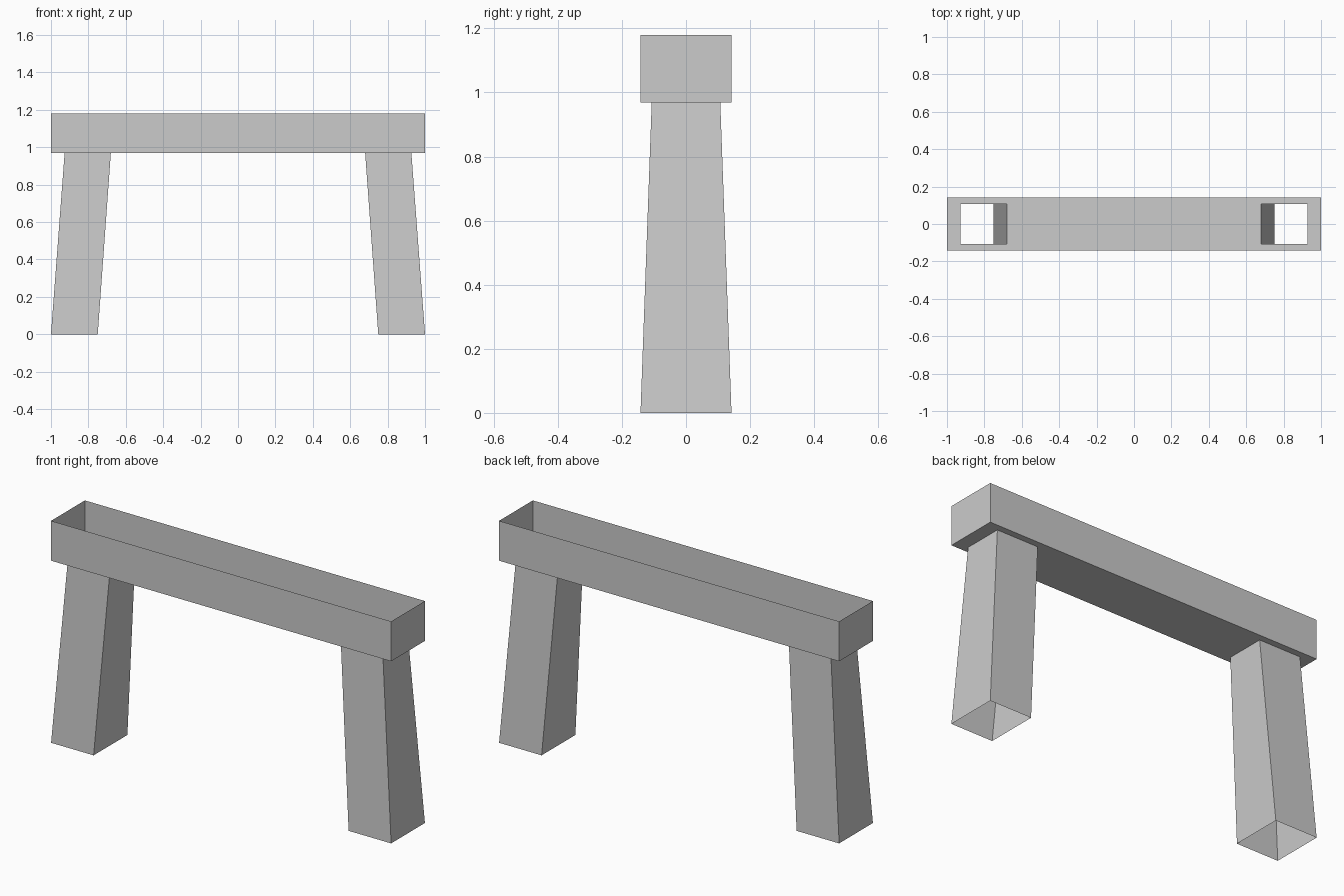
import bpy, bmesh

if "Cube" in bpy.data.objects:
    bpy.data.objects.remove(bpy.data.objects["Cube"])

DEPTH, TOP_DEPTH = 0.142, 0.107      # half depths of beam / leg top
Z_BEAM, Z_TOP = 0.968, 1.18
FOOT, HEAD = (0.75, 1.0), (0.68, 0.927)   # leg x range at floor / at beam


def rect(x0, x1, d, z):
    return [(x0, -d, z), (x1, -d, z), (x1, d, z), (x0, d, z)]


def add_walls(bm, low, high):
    """Open-ended four-sided tube facing outward."""
    a = [bm.verts.new(p) for p in low]
    b = [bm.verts.new(p) for p in high]
    for i in range(4):
        j = (i + 1) % 4
        bm.faces.new((a[i], a[j], b[j], b[i]))


def finish(bm, name):
    bmesh.ops.remove_doubles(bm, verts=bm.verts, dist=1e-5)
    mesh = bpy.data.meshes.new(name)
    bm.to_mesh(mesh)
    bm.free()
    obj = bpy.data.objects.new(name, mesh)
    bpy.context.collection.objects.link(obj)


# Beam: open-topped trough whose floor has an opening over each leg
bm = bmesh.new()
add_walls(bm, rect(-1, 1, DEPTH, Z_BEAM), rect(-1, 1, DEPTH, Z_TOP))
xs = [-1, -HEAD[1], -HEAD[0], HEAD[0], HEAD[1], 1]
ys = [-DEPTH, -TOP_DEPTH, TOP_DEPTH, DEPTH]
for i in range(5):
    for j in range(3):
        if j == 1 and i in (1, 3):
            continue
        corners = [(xs[i], ys[j]), (xs[i], ys[j + 1]),
                   (xs[i + 1], ys[j + 1]), (xs[i + 1], ys[j])]
        bm.faces.new([bm.verts.new((x, y, Z_BEAM)) for x, y in corners])
finish(bm, "beam")

# Legs: hollow tapered tubes leaning inward
for side, name in ((-1, "left_leg"), (1, "right_leg")):
    bm = bmesh.new()
    f, h = sorted(side * x for x in FOOT), sorted(side * x for x in HEAD)
    add_walls(bm, rect(*f, DEPTH, 0), rect(*h, TOP_DEPTH, Z_BEAM))
    finish(bm, name)
